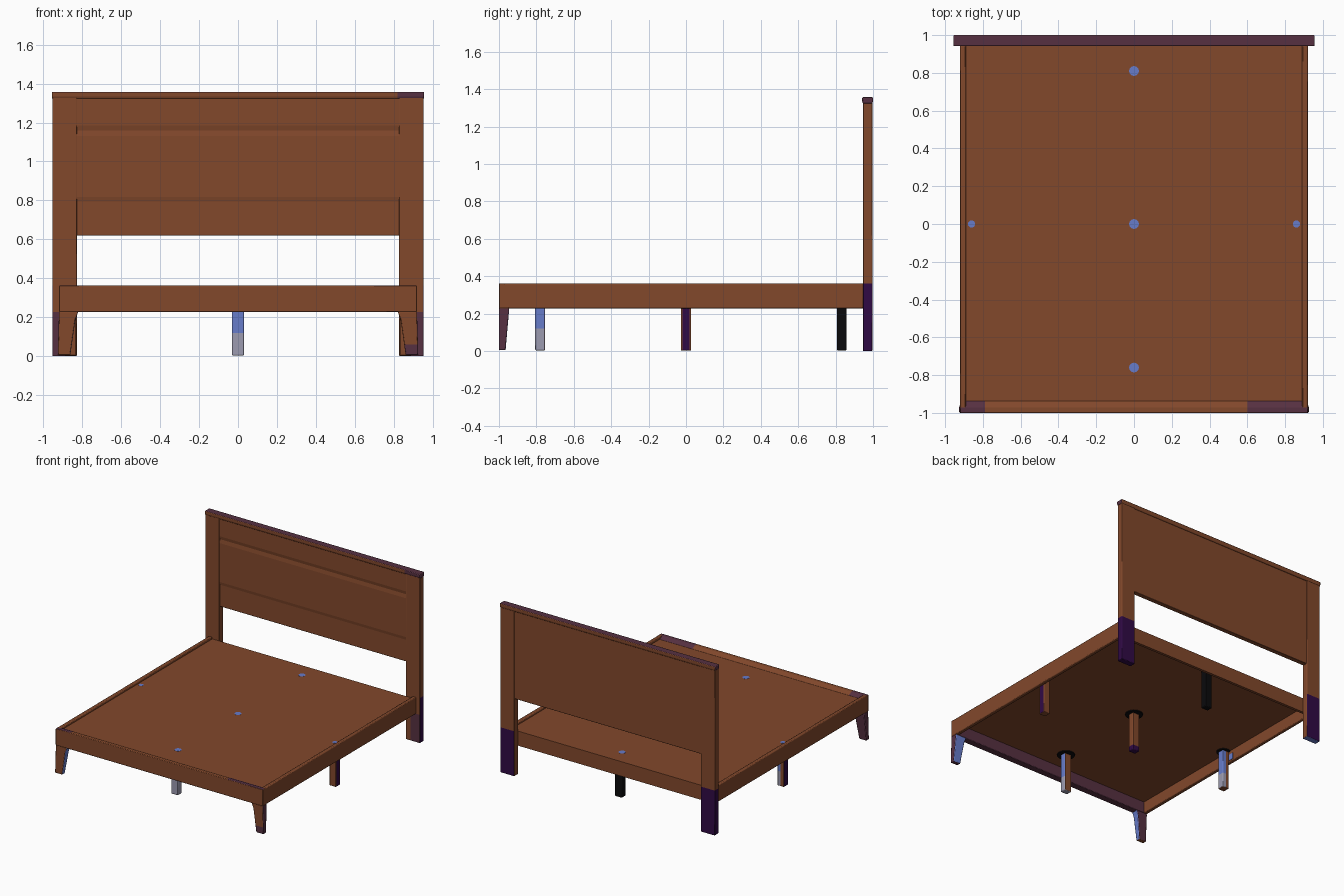
import bpy, bmesh, math
from mathutils import Vector

cube = bpy.data.objects.get("Cube")
if cube:
    bpy.data.objects.remove(cube)

# Flat colours, given as sRGB hex and stored as linear
PALETTE = {"wood_brown": "82482B", "dark_purple": "300A45", "mauve": "563041",
           "soft_blue": "677CCA", "pale_grey": "9C9BB0", "black": "0A0A0C"}
BROWN, PURPLE, MAUVE, BLUE, GREY, BLACK = range(6)


def linear(code):
    parts = [int(code[i:i + 2], 16) / 255 for i in (0, 2, 4)]
    return [c / 12.92 if c < 0.04 else ((c + 0.055) / 1.055) ** 2.4 for c in parts] + [1]


MATERIALS = []
for label, code in PALETTE.items():
    mat = bpy.data.materials.new(label)
    mat.use_nodes = True
    mat.diffuse_color = linear(code)
    shader = mat.node_tree.nodes["Principled BSDF"]
    shader.inputs["Base Color"].default_value = linear(code)
    shader.inputs["Roughness"].default_value = 0.7
    MATERIALS.append(mat)


def finish(name, bm, rule, bevel, cuts=(), warp=None, smooth=35):
    """Cut, warp and colour a bmesh, then make it a bevelled object."""
    for axis, value in cuts:
        normal = Vector([float(i == axis) for i in range(3)])
        bmesh.ops.bisect_plane(bm, geom=bm.verts[:] + bm.edges[:] + bm.faces[:],
                               plane_co=normal * value, plane_no=normal)
    if warp:
        for v in bm.verts:
            v.co = warp(v.co)
    bmesh.ops.recalc_face_normals(bm, faces=bm.faces)
    bm.normal_update()
    for f in bm.faces:
        f.material_index = rule(f.normal, f.calc_center_median()) if callable(rule) else rule
    mesh = bpy.data.meshes.new(name)
    bm.to_mesh(mesh)
    bm.free()
    for mat in MATERIALS:
        mesh.materials.append(mat)
    obj = bpy.data.objects.new(name, mesh)
    bpy.context.collection.objects.link(obj)
    if bevel:
        mod = obj.modifiers.new("soft_edges", 'BEVEL')
        mod.width, mod.segments, mod.limit_method = bevel, 2, 'ANGLE'
    bpy.ops.object.select_all(action='DESELECT')
    obj.select_set(True)
    bpy.context.view_layer.objects.active = obj
    bpy.ops.object.shade_smooth_by_angle(angle=math.radians(smooth))


def box(name, lo, hi, rule=BROWN, bevel=0.006, cuts=(), warp=None):
    """Box between two corners, with optional cut planes (axis, value) and warp."""
    bm = bmesh.new()
    bmesh.ops.create_cube(bm, size=1)
    lo, hi = Vector(lo), Vector(hi)
    for v in bm.verts:
        v.co = Vector([(hi[i] - lo[i]) * v.co[i] + (hi[i] + lo[i]) / 2 for i in range(3)])
    finish(name, bm, rule, bevel, cuts, warp)


def extrude_x(name, profile, half, rule=BROWN, bevel=0.004, cuts=()):
    """Closed (y, z) profile swept along x."""
    bm = bmesh.new()
    face = bm.faces.new([bm.verts.new((-half, y, z)) for y, z in profile])
    moved = bmesh.ops.extrude_face_region(bm, geom=[face])["geom"]
    bmesh.ops.translate(bm, vec=(2 * half, 0, 0),
                        verts=[g for g in moved if isinstance(g, bmesh.types.BMVert)])
    finish(name, bm, rule, bevel, cuts, smooth=5)


def disc(name, x, y, z, radius, depth, rule):
    bm = bmesh.new()
    bmesh.ops.create_cone(bm, cap_ends=True, segments=16, radius1=radius,
                          radius2=radius, depth=depth)
    bmesh.ops.translate(bm, vec=(x, y, z), verts=bm.verts)
    finish(name, bm, rule, 0)


RAIL_Z, TOP_Z, DECK_Z, DECK_LOW = 0.228, 0.362, 0.345, 0.32


# Front rail: sloped inner lip, stained at both top corners
def front_rail_rule(n, c):
    if n.z > 0.3:
        return MAUVE if c.x < -0.79 or c.x > 0.6 else BROWN
    return MAUVE if n.y > 0.5 or n.z < -0.5 else BROWN


extrude_x("front_rail", [(-1, RAIL_Z), (-1, TOP_Z), (-0.972, TOP_Z), (-0.935, DECK_Z),
                         (-0.945, DECK_LOW), (-0.945, RAIL_Z)],
          0.92, front_rail_rule, 0.004, [(0, -0.79), (0, 0.6)])
box("back_rail", (-0.89, 0.925, RAIL_Z), (0.89, 0.947, DECK_Z), bevel=0)
box("deck", (-0.892, -0.96, DECK_LOW), (0.892, 0.946, DECK_Z), bevel=0)

for side, s in (("right", -1), ("left", 1)):
    x0, x1 = sorted((s * 0.89, s * 0.92))
    box(side + "_rail", (x0, -0.985, RAIL_Z), (x1, 0.947, TOP_Z))

    # Tapered front leg with a flared shoulder
    def taper(co, s=s):
        if abs(co.x) < 0.88:
            co.x = s * (0.82 if co.z > 0.21 else 0.835 + 0.027 * (1 - co.z / 0.19))
        else:
            co.x = s * (0.926 - 0.011 * co.z / TOP_Z)
        if co.y > -0.98:
            co.y = -0.965 + 0.02 * co.z / RAIL_Z
        return co

    def leg_rule(n, c, s=s):
        if n.y > 0.5:
            return BLUE if s > 0 else MAUVE
        if n.x * s > 0.5:
            return MAUVE
        if n.x * s < -0.5 and s < 0:
            return BLUE
        return MAUVE if s > 0 and c.z < 0.06 else BROWN

    x0, x1 = sorted((s * 0.82, s * 0.92))
    box(side + "_front_leg", (x0, -1, 0.005), (x1, -0.946, RAIL_Z + 0.002), leg_rule,
        0.005, [(2, 0.06), (2, 0.19)], taper)

    # Headboard post, coloured on its lower outer and back faces
    def post_rule(n, c, s=s):
        if c.z > TOP_Z:
            return BROWN
        if n.z < -0.5:
            return BLUE if s < 0 else PURPLE
        if n.y > 0.5 or n.x * s > 0.5:
            return PURPLE
        return MAUVE if n.y < -0.5 and abs(c.x) > 0.87 and c.z < RAIL_Z else BROWN

    x0, x1 = sorted((s * 0.828, s * 0.952))
    box(side + "_headboard_post", (x0, 0.946, 0), (x1, 0.996, 1.335), post_rule, 0.004,
        [(0, s * 0.87), (2, TOP_Z), (2, RAIL_Z)])

    # Side support leg
    def side_rule(n, c, s=s):
        if n.x * s > 0.5:
            return PURPLE if s < 0 or abs(c.y) < 0.02 else BROWN
        if s < 0 and (n.x > 0.5 or n.y > 0.5 and c.x > -0.86):
            return GREY if c.z < 0.12 else BLUE
        return BROWN

    x0, x1 = sorted((s * 0.832, s * 0.889))
    box(side + "_support_leg", (x0, -0.028, 0.003), (x1, 0.028, 0.33), side_rule, 0.004,
        [(2, 0.12), (0, s * 0.86), (1, -0.02), (1, 0.02)])
    disc(side + "_leg_pin", s * 0.86, 0, DECK_Z, 0.019, 0.002, BLUE)

# Fittings beside the right support leg
disc("right_leg_collar", -0.86, 0, DECK_LOW - 0.003, 0.052, 0.008, BLACK)
box("right_rail_mark", (-0.891, 0.03, 0.24), (-0.887, 0.075, 0.29), BLUE, 0)

# Headboard panel with gently lapped planks
extrude_x("headboard_panel",
          [(0.952, 0.62), (0.952, 0.795), (0.948, 0.818), (0.948, 1.13), (0.953, 1.16),
           (0.948, 1.185), (0.948, 1.345), (0.99, 1.345), (0.99, 0.62)], 0.835)

# Top cap, stepping in slightly at its lower edge and stained at its left end
extrude_x("headboard_cap",
          [(0.947, 1.322), (0.942, 1.335), (0.942, 1.357), (1.0, 1.357), (1.0, 1.335),
           (0.996, 1.322)], 0.956,
          lambda n, c: MAUVE if n.z > 0.5 or abs(n.x) > 0.5 or (n.y < -0.5 and c.x > 0.82)
          else BROWN, 0.005, [(0, 0.82)])


# Support legs along the centre line
def front_support(n, c):
    if n.y > 0.5:
        return BROWN
    return GREY if c.z < 0.12 else BLUE


def middle_support(n, c):
    return PURPLE if c.z < 0.04 else BROWN


for name, y, pin_y, rule, cut in (("front", -0.78, -0.76, front_support, 0.12),
                                  ("middle", 0, 0, middle_support, 0.04),
                                  ("back", 0.832, 0.81, BLACK, 0.12)):
    box(name + "_centre_support", (-0.031, y - 0.026, 0.003), (0.031, y + 0.026, 0.33),
        rule, 0.006, [(2, cut)])
    disc(name + "_leg_pin", 0, pin_y, DECK_Z, 0.026, 0.002, BLUE)
    if name != "back":
        disc(name + "_leg_collar", 0, y, DECK_LOW - 0.003, 0.066, 0.008, BLACK)
